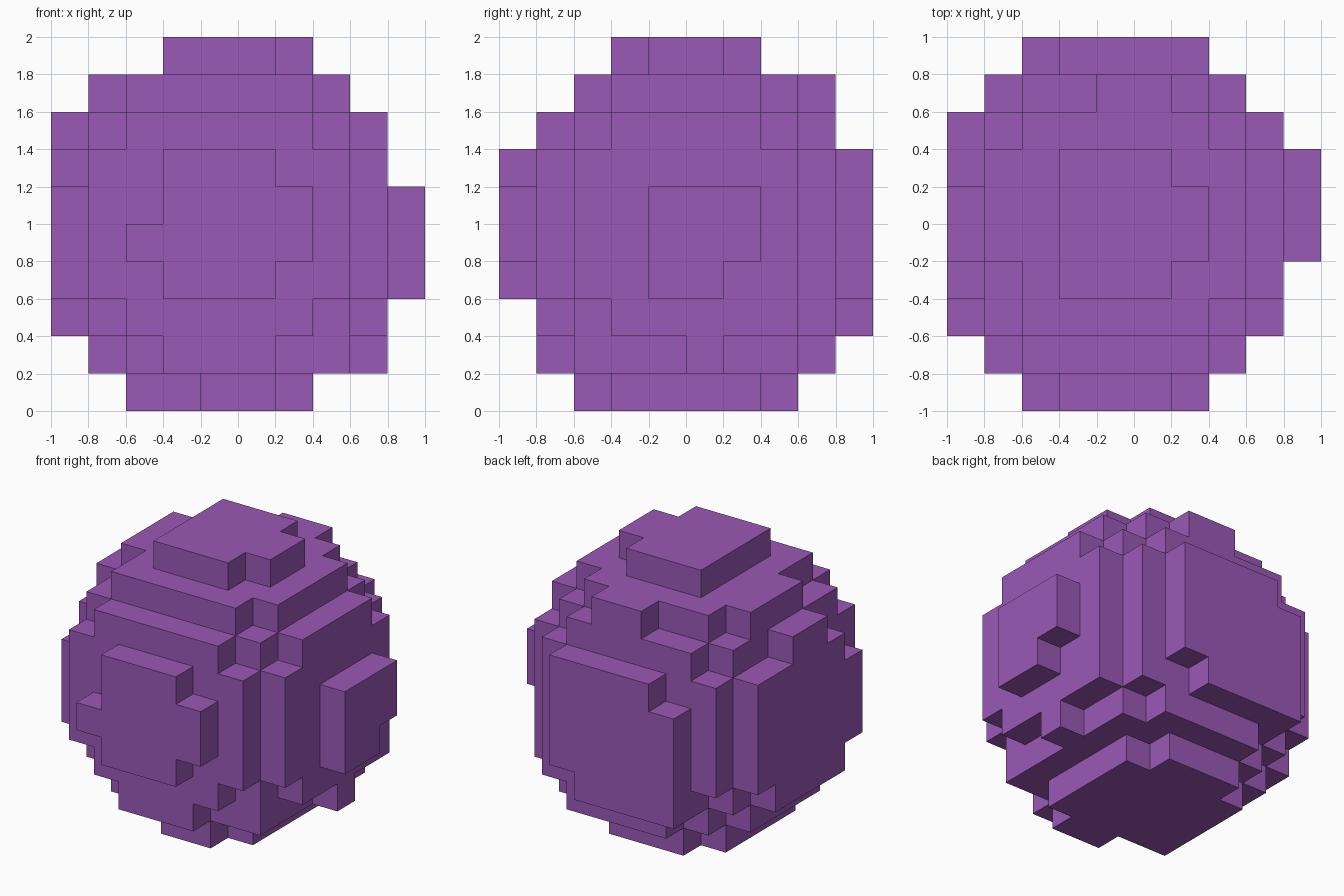
import bpy
import bmesh
from mathutils import Vector

CELL = 0.2  # edge length of one block

if "Cube" in bpy.data.objects:
    bpy.data.objects.remove(bpy.data.objects["Cube"], do_unlink=True)

purple = bpy.data.materials.new("purple")
purple.use_nodes = True
colour = (0.328, 0.100, 0.468, 1.0)
purple.diffuse_color = colour
purple.node_tree.nodes["Principled BSDF"].inputs["Base Color"].default_value = colour

blocks = set()


def fill(bottom, top, *rectangles):
    """Fill block layers with rectangles given as (x start, x end, y start, y end)."""
    for x_start, x_end, y_start, y_end in rectangles:
        blocks.update((x, y, z)
                      for x in range(x_start, x_end)
                      for y in range(y_start, y_end)
                      for z in range(bottom, top))


# Rounded core
fill(3, 7, (-4, 3, -4, 4), (-4, 4, -3, 3), (-5, 3, -2, 3))
fill(3, 6, (-5, 0, -3, 0))
fill(2, 8, (-4, 3, -3, 3), (-3, 2, -4, 4))

# Shoulder ledges above and below the core
fill(7, 8, (0, 4, -2, 2), (-5, 0, -1, 1))
fill(2, 3, (0, 4, -2, 3), (-5, 0, -2, 2), (2, 3, 3, 4))

# Left (+x) plate
fill(4, 6, (4, 5, -1, 2))
fill(3, 4, (4, 5, -1, 1))

# Front plate
fill(3, 7, (-2, 1, -5, -4))
fill(4, 6, (-2, 2, -5, -4))
fill(4, 5, (-3, -2, -5, -4))

# Back plate
fill(3, 7, (-2, 2, 4, 5))
fill(2, 6, (-3, 1, 4, 5))

# Stepped top
fill(8, 9, (-3, 2, -3, 3), (-4, 0, -1, 2), (0, 3, -2, 2), (-1, 1, 3, 4))
fill(9, 10, (-2, 1, -2, 2), (1, 2, -1, 1))

# Stepped underside with a small tab on the left
fill(1, 2, (-3, 3, -3, 3), (-4, 0, -2, 2), (-2, 1, -4, -3),
     (-2, 2, 3, 4), (3, 4, 0, 1))
fill(0, 1, (-3, 2, -2, 2), (-1, 1, -3, -2), (-2, 1, 2, 3))


def skin(name, cells, material):
    """Make one mesh from the exposed sides of the blocks."""
    bm = bmesh.new()
    corners = {}

    def corner(position):
        key = tuple(round(value) for value in position)
        if key not in corners:
            corners[key] = bm.verts.new(Vector(key) * CELL)
        return corners[key]

    for cell in sorted(cells):
        for axis in range(3):
            along, across = Vector(), Vector()
            along[(axis + 1) % 3] = 1
            across[(axis + 2) % 3] = 1
            for side in (0, 1):
                neighbour = list(cell)
                neighbour[axis] += 1 if side else -1
                if tuple(neighbour) in cells:
                    continue
                start = Vector(cell)
                start[axis] += side
                loop = [start, start + along, start + along + across, start + across]
                if not side:
                    loop.reverse()
                bm.faces.new([corner(point) for point in loop])

    mesh = bpy.data.meshes.new(name)
    bm.to_mesh(mesh)
    bm.free()
    mesh.materials.append(material)
    obj = bpy.data.objects.new(name, mesh)
    bpy.context.collection.objects.link(obj)
    return obj


skin("block_ball", blocks, purple)
